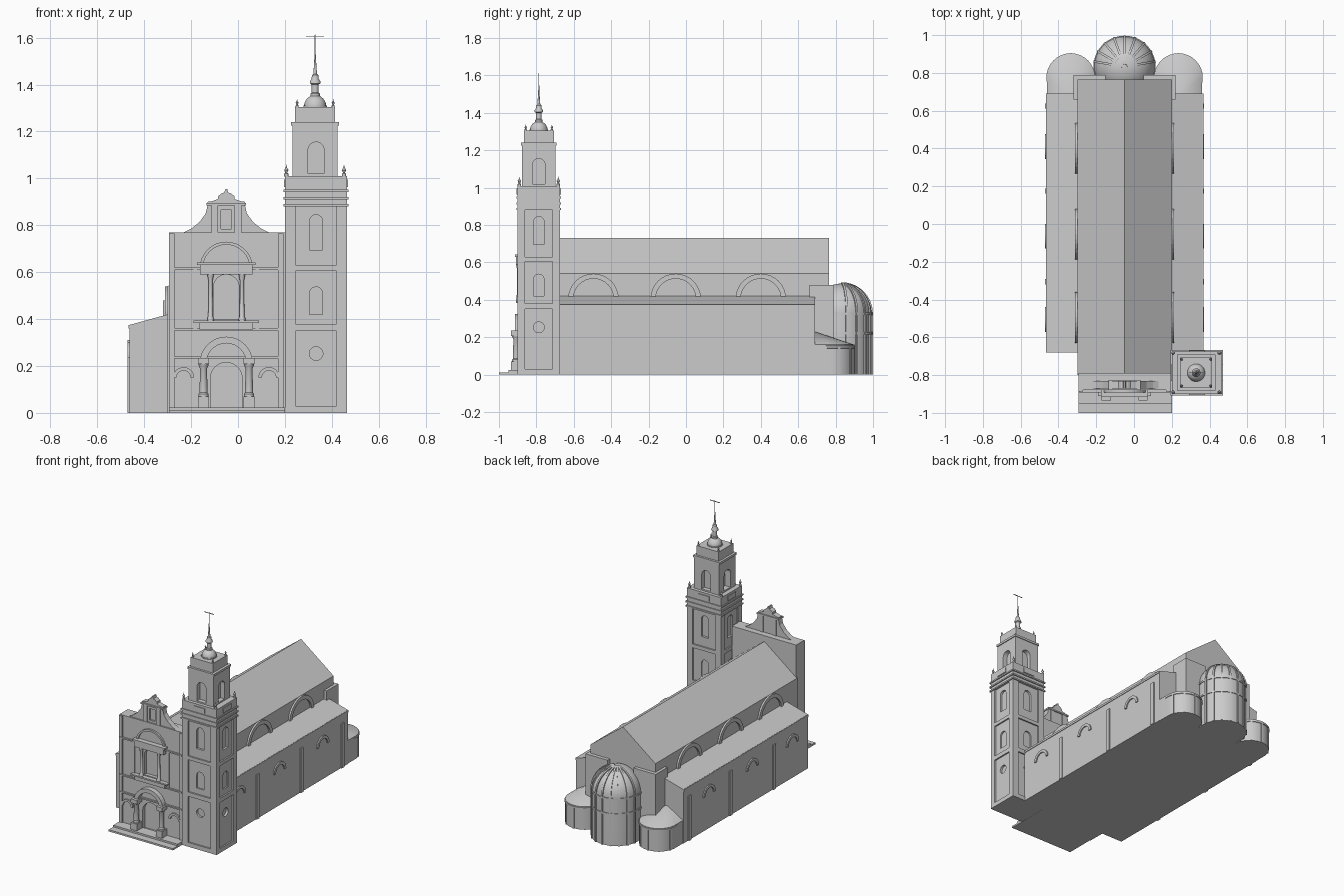
import bpy, bmesh, math
from mathutils import Matrix, Vector

if "Cube" in bpy.data.objects:
    bpy.data.objects.remove(bpy.data.objects["Cube"])

CX = -0.05            # church axis
TX, TY = 0.333, -0.787  # tower axis

stone = bpy.data.materials.new("pale grey stone")
stone.diffuse_color = (0.6, 0.6, 0.6, 1)
stone.use_nodes = True
stone.node_tree.nodes["Principled BSDF"].inputs["Base Color"].default_value = stone.diffuse_color


def finish(name, bm, smooth=False):
    bmesh.ops.remove_doubles(bm, verts=bm.verts, dist=1e-5)
    bmesh.ops.recalc_face_normals(bm, faces=bm.faces)
    me = bpy.data.meshes.new(name)
    bm.to_mesh(me)
    bm.free()
    me.materials.append(stone)
    ob = bpy.data.objects.new(name, me)
    bpy.context.collection.objects.link(ob)
    if smooth:
        bpy.ops.object.select_all(action='DESELECT')
        bpy.context.view_layer.objects.active = ob
        ob.select_set(True)
        bpy.ops.object.shade_smooth_by_angle(angle=math.radians(35))
    return ob


def box(name, x0, x1, y0, y1, z0, z1):
    bm = bmesh.new()
    m = Matrix.Translation(((x0 + x1) / 2, (y0 + y1) / 2, (z0 + z1) / 2)) @ Matrix.Diagonal((x1 - x0, y1 - y0, z1 - z0, 1))
    bmesh.ops.create_cube(bm, size=1, matrix=m)
    return finish(name, bm)


def prism(name, pts, axis, d0, d1, mat=None):
    """Extrude a (u, height) outline along y (u = x) or along x (u = y)."""
    bm = bmesh.new()
    put = (lambda u, v, d: (u, d, v)) if axis == 'y' else (lambda u, v, d: (d, u, v))
    a = [bm.verts.new(put(u, v, d0)) for u, v in pts]
    b = [bm.verts.new(put(u, v, d1)) for u, v in pts]
    n = len(pts)
    bm.faces.new(a)
    bm.faces.new(b)
    for i in range(n):
        bm.faces.new((a[i], a[(i + 1) % n], b[(i + 1) % n], b[i]))
    if mat:
        bm.transform(mat)
    return finish(name, bm)


def arc(cu, cv, r, a0=0, a1=180, n=16):
    return [(cu + r * math.cos(math.radians(a0 + (a1 - a0) * i / n)),
             cv + r * math.sin(math.radians(a0 + (a1 - a0) * i / n))) for i in range(n + 1)]


def ring(cu, cv, r0, r1):
    return arc(cu, cv, r1) + arc(cu, cv, r0, 180, 0)


def arch(cu, w, z0, z1):
    return [(cu - w, z0), (cu + w, z0)] + arc(cu, z1 - w, w)


def lathe(name, prof, cx, cy, n=32):
    bm = bmesh.new()
    vs = [bm.verts.new((r, 0, z)) for r, z in prof]
    es = [bm.edges.new(p) for p in zip(vs, vs[1:])]
    bmesh.ops.spin(bm, geom=vs + es, cent=(0, 0, 0), axis=(0, 0, 1), angle=2 * math.pi, steps=n)
    bm.transform(Matrix.Translation((cx, cy, 0)))
    return finish(name, bm, True)


def cut(ob, cutter):
    cutter.hide_render = True
    m = ob.modifiers.new("recess", 'BOOLEAN')
    m.operation, m.object, m.solver = 'DIFFERENCE', cutter, 'EXACT'
    bpy.context.view_layer.objects.active = ob
    bpy.ops.object.modifier_apply(modifier=m.name)
    bpy.data.objects.remove(cutter)


# Nave with pitched roof
prism("nave", [(-0.3, 0), (0.2, 0), (0.2, 0.54), (CX, 0.73), (-0.3, 0.54)], 'y', -0.8, 0.765)
# Crossing block behind the aisles
for s in (-1, 1):
    a, b = sorted((CX + s * 0.1, CX + s * 0.27))
    box("choir_block", a, b, 0.66, 0.79, 0, 0.48)

# Aisles, clerestory arches, side windows and buttresses
for s in (-1, 1):
    X = lambda d: CX + s * d
    prism("aisle", [(X(0.24), 0), (X(0.413), 0), (X(0.413), 0.375), (X(0.25), 0.42), (X(0.24), 0.42)], 'y', -0.68, 0.69)
    box("aisle_cornice", *sorted((X(0.40), X(0.417))), -0.68, 0.69, 0.36, 0.374)
    for y in (-0.495, -0.055, 0.4):
        prism("clerestory_arch", ring(y, 0.405, 0.108, 0.135), 'x', X(0.24), X(0.262))
    for y in (-0.505, -0.065, 0.41):
        prism("aisle_window_arch", ring(y, 0.237, 0.047, 0.066), 'x', X(0.40), X(0.421))
    for y in (-0.305, 0.175, 0.625):
        box("buttress", *sorted((X(0.40), X(0.421))), y - 0.014, y + 0.014, 0, 0.31)

# Side chapels: rounded wall with half-cone roof
for s in (-1, 1):
    cx, r = CX + s * 0.285, 0.125
    bm = bmesh.new()
    out = [(cx + r, 0.68)] + arc(cx, 0.775, r, 0, 180, 24) + [(cx - r, 0.68)]
    lo = [bm.verts.new((x, y, 0)) for x, y in out]
    hi = [bm.verts.new((x, y, 0.16)) for x, y in out]
    top = bm.verts.new((cx, 0.68, 0.233))
    bm.faces.new(lo)
    for i in range(len(out)):
        j = (i + 1) % len(out)
        bm.faces.new((lo[i], lo[j], hi[j], hi[i]))
        bm.faces.new((hi[i], hi[j], top))
    finish("side_chapel", bm, True)
    lathe("chapel_cornice", [(0.12, 0.138), (0.129, 0.142), (0.129, 0.154), (0.12, 0.158)], cx, 0.775)
    for a in (20, 55, 90, 125, 160):
        m = Matrix.Translation((cx, 0.775, 0)) @ Matrix.Rotation(math.radians(a), 4, 'Z')
        prism("chapel_pilaster", [(0.118, 0), (0.129, 0), (0.129, 0.15), (0.118, 0.15)], 'y', -0.006, 0.006, m)

# Apse: cylinder, dome, ribs and bands
AY = 0.832
lathe("apse", [(0, 0), (0.16, 0), (0.16, 0.327)] + arc(0, 0.327, 0.16, 6, 90, 14), CX, AY, 40)
for z in (0.215, 0.32):
    lathe("apse_band", [(0.155, z), (0.165, z), (0.165, z + 0.012), (0.155, z + 0.012)], CX, AY, 40)
for i in range(9):
    m = Matrix.Translation((CX, AY, 0)) @ Matrix.Rotation(math.radians(10 + 20 * i), 4, 'Z')
    prism("apse_rib", [(0.155, 0), (0.167, 0)] + arc(0, 0.327, 0.167, 0, 85, 12) + arc(0, 0.327, 0.155, 85, 0, 12),
          'y', -0.006, 0.006, m)

# Facade wall with doorway, window and side niches
F = -0.88
wall = box("facade", -0.295, 0.2, F, -0.79, 0, 0.77)
cut(wall, prism("cutter", arch(CX, 0.068, 0.02, 0.215), 'y', F - 0.05, F + 0.025))
cut(wall, prism("cutter", arch(CX, 0.055, 0.4, 0.59), 'y', F - 0.05, F + 0.025))
for s in (-1, 1):
    prism("side_niche_arch", ring(CX + s * 0.182, 0.15, 0.03, 0.045), 'y', F + 0.01, F - 0.01)
    box("facade_pilaster", *sorted((CX + s * 0.22, CX + s * 0.245)), F - 0.008, F + 0.01, 0, 0.765)
    box("facade_pilaster", *sorted((CX + s * 0.125, CX + s * 0.14)), F - 0.006, F + 0.01, 0.36, 0.61)
for z in (0.232, 0.352, 0.61):
    box("facade_string_course", -0.29, 0.19, F - 0.012, F + 0.01, z, z + 0.009)
# Front steps
box("lower_step", -0.295, 0.2, -1.0, F + 0.01, 0, 0.012)
box("upper_step", -0.295, 0.2, -0.95, F + 0.01, 0.01, 0.024)

# Portal columns, arch and upper window frame
for s in (-1, 1):
    x = CX + s * 0.097
    box("portal_pedestal", x - 0.024, x + 0.024, -0.935, F + 0.01, 0.02, 0.07)
    lathe("portal_column", [(0.022, 0.07), (0.022, 0.08), (0.017, 0.086), (0.015, 0.19), (0.02, 0.2), (0.023, 0.215)], x, -0.908, 20)
    box("portal_capital", x - 0.024, x + 0.024, -0.935, F + 0.01, 0.208, 0.235)
    x = CX + s * 0.067
    lathe("window_column", [(0.014, 0.395), (0.014, 0.405), (0.01, 0.412), (0.009, 0.565), (0.014, 0.59)], x, F - 0.015, 16)
prism("portal_arch", ring(CX, 0.212, 0.085, 0.113), 'y', F + 0.01, F - 0.035)
box("balcony_ledge", CX - 0.14, CX + 0.14, F - 0.03, F + 0.01, 0.384, 0.394)
box("balcony_base", CX - 0.115, CX + 0.115, F - 0.02, F + 0.01, 0.355, 0.385)
box("window_entablature", CX - 0.112, CX + 0.112, F - 0.028, F + 0.01, 0.59, 0.63)
box("window_cornice", CX - 0.125, CX + 0.125, F - 0.035, F + 0.01, 0.63, 0.642)
prism("window_pediment", ring(CX, 0.617, 0.1, 0.113), 'y', F + 0.01, F - 0.012)

# Curved bell gable above the facade
half = [(0.19, 0.765), (0.15, 0.785), (0.115, 0.813), (0.088, 0.85), (0.08, 0.884), (0.08, 0.9), (0.06, 0.903),
        (0.035, 0.912), (0.034, 0.925), (0.02, 0.936), (0.008, 0.94), (0.004, 0.955)]
gable = prism("gable", [(CX + u, v) for u, v in half] + [(CX - u, v) for u, v in reversed(half)], 'y', -0.87, -0.832)
cut(gable, box("cutter", CX - 0.022, CX + 0.022, -0.9, -0.858, 0.785, 0.865))
box("gable_cornice", CX - 0.085, CX + 0.085, -0.88, -0.825, 0.884, 0.894)
for s in (-1, 1):
    x = CX + s * 0.05
    box("gable_pilaster", x - 0.014, x + 0.014, -0.878, -0.828, 0.768, 0.886)

# Tower lower stage: recessed core, corner piers, bands
hx, hy = 0.132, 0.113
core = box("tower_core", TX - hx + 0.01, TX + hx - 0.01, TY - hy + 0.01, TY + hy - 0.01, 0, 1.0)
for s in (-1, 1):
    for t in (-1, 1):
        box("tower_pier", *sorted((TX + s * hx, TX + s * (hx - 0.045))), *sorted((TY + t * hy, TY + t * (hy - 0.04))), 0, 1.005)


def stage(name, e, z0, z1):
    return box(name, TX - hx - e, TX + hx + e, TY - hy - e, TY + hy + e, z0, z1)


stage("tower_plinth", 0, 0, 0.03)
stage("tower_band", 0, 0.35, 0.38)
stage("tower_band", 0, 0.605, 0.63)
for z in (0.88, 0.91, 0.942):
    stage("tower_cornice", 0.007, z, z + 0.01)
stage("tower_parapet", 0, 0.88, 1.01)
box("tower_panel", TX - 0.043, TX + 0.043, TY - hy - 0.005, TY + hy + 0.005, 0.963, 0.995)
box("tower_panel", TX - hx - 0.005, TX + hx + 0.005, TY - 0.043, TY + 0.043, 0.963, 0.995)

# Tower upper stages
belfry = box("belfry", TX - 0.1, TX + 0.092, TY - 0.09, TY + 0.09, 1.0, 1.24)
for ax, c, k, far in (('y', TX, TY, 0.113), ('x', TY, TX, 0.132)):
    for s in (-1, 1):
        # window openings on every face
        cut(core, prism("cutter", arch(c, 0.028, 0.695, 0.845), ax, k + s * (far + 0.05), k + s * (far - 0.025)))
        cut(core, prism("cutter", arch(c, 0.028, 0.42, 0.537), ax, k + s * (far + 0.05), k + s * (far - 0.02)))
        cut(core, prism("cutter", arc(c, 0.253, 0.029, 0, 350, 24), ax, k + s * (far + 0.05), k + s * (far - 0.025)))
        cut(belfry, prism("cutter", arch(c, 0.034, 1.02, 1.155), ax, k + s * 0.15, k + s * 0.06))
box("belfry_cornice", TX - 0.106, TX + 0.098, TY - 0.095, TY + 0.095, 1.225, 1.24)
box("belfry_attic", TX - 0.09, TX + 0.08, TY - 0.08, TY + 0.08, 1.23, 1.305)

# Corner pinnacles
pin = [(0.009, 0), (0.009, 0.012), (0.004, 0.016), (0.009, 0.028), (0.003, 0.038), (0, 0.052)]
for dx, dy, z, k in ((0.123, 0.104, 1.008, 1), (0.077, 0.07, 1.303, 0.7)):
    for s in (-1, 1):
        for t in (-1, 1):
            lathe("pinnacle", [(r * k, z + h * k) for r, h in pin], TX - 0.004 + s * dx, TY + t * dy, 12)

# Cupola, lantern, spire and vane
lathe("cupola", [(0.05, 1.3), (0.05, 1.31)] + arc(0, 1.308, 0.047, 4, 60, 8) +
      [(0.02, 1.352), (0.02, 1.362), (0.015, 1.366), (0.015, 1.4), (0.023, 1.405), (0.022, 1.414), (0.015, 1.425),
       (0.014, 1.44), (0.008, 1.446), (0.006, 1.47), (0.0025, 1.53), (0.002, 1.612), (0, 1.613)], TX - 0.004, TY, 24)
box("vane", TX - 0.042, TX + 0.034, TY - 0.0015, TY + 0.0015, 1.602, 1.606)
